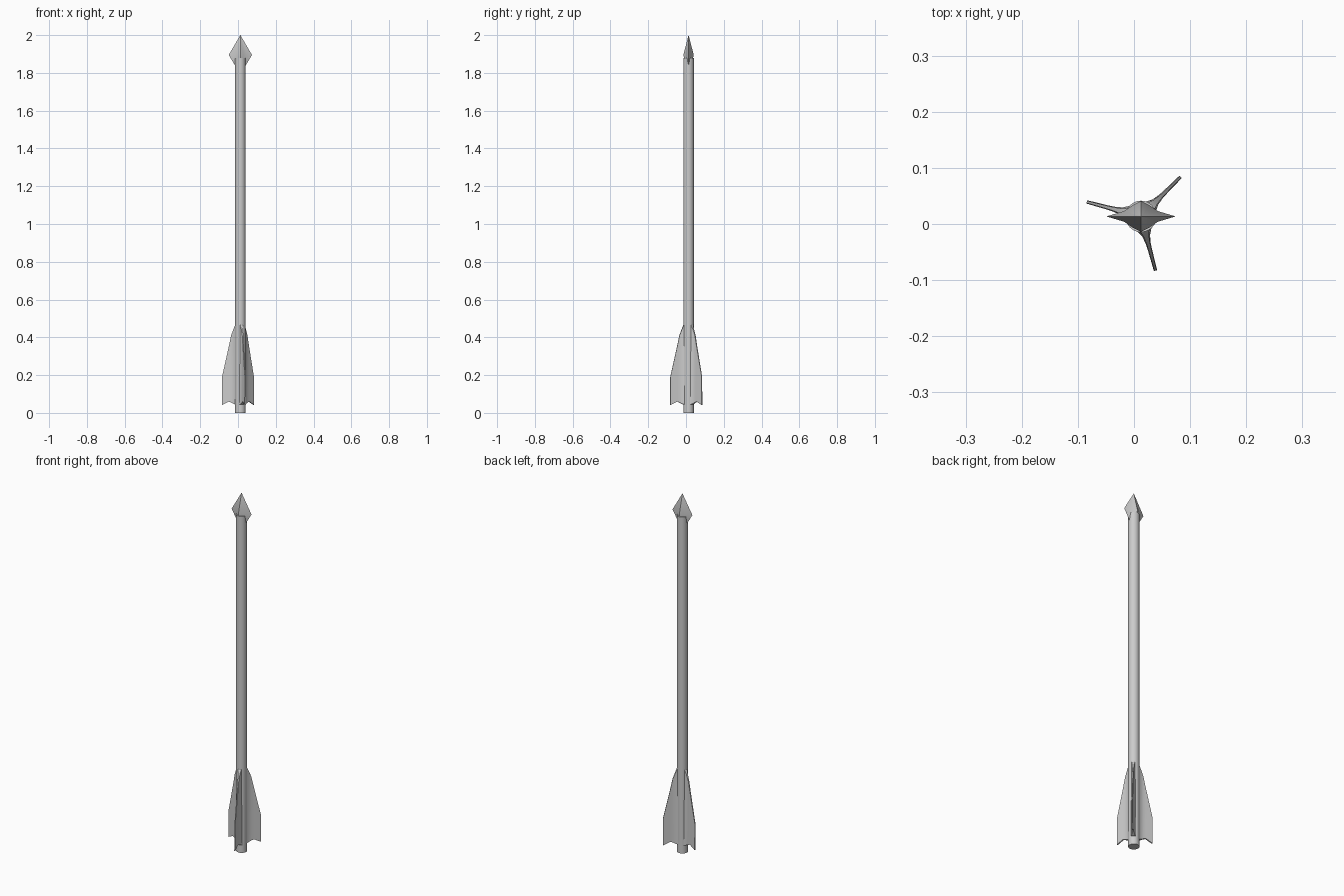
import bpy, bmesh, math
from mathutils import Vector

if "Cube" in bpy.data.objects:
    bpy.data.objects.remove(bpy.data.objects["Cube"])

CX, CY = 0.0125, 0.0135


def finish(name, bm, angle=35):
    bmesh.ops.remove_doubles(bm, verts=bm.verts, dist=1e-5)
    bmesh.ops.recalc_face_normals(bm, faces=bm.faces)
    me = bpy.data.meshes.new(name)
    bm.to_mesh(me)
    bm.free()
    ob = bpy.data.objects.new(name, me)
    bpy.context.collection.objects.link(ob)
    bpy.ops.object.select_all(action='DESELECT')
    ob.select_set(True)
    bpy.context.view_layer.objects.active = ob
    bpy.ops.object.shade_smooth_by_angle(angle=math.radians(angle))
    ob.location = (CX, CY, 0)
    return ob


def loft(bm, rings):
    loops = [[bm.verts.new(p) for p in r] for r in rings]
    for a, b in zip(loops, loops[1:]):
        n = len(a)
        for i in range(n):
            bm.faces.new((a[i], a[(i + 1) % n], b[(i + 1) % n], b[i]))
    bm.faces.new(loops[0])
    bm.faces.new(loops[-1])


# Shaft: plain round rod
bm = bmesh.new()
loft(bm, [[(0.028 * math.cos(math.tau * i / 24), 0.028 * math.sin(math.tau * i / 24), z)
           for i in range(24)] for z in (0, 1.88)])
finish("shaft", bm)

# Arrowhead: sharp-edged concave blade section, scaled along the height
half = [(0.0615, 0), (0.03, 0.0095), (0.015, 0.02), (0, 0.0275),
        (-0.015, 0.02), (-0.03, 0.0095)]
section = half + [(-x, -y) for x, y in half]
bm = bmesh.new()
loft(bm, [[(x * sx, y * sy, z) for x, y in section]
          for z, sx, sy in ((1.835, 0.42, 0.5), (1.895, 1, 1), (2.0, 0.004, 0.004))])
finish("arrowhead", bm)

# Fins: (radius, half thickness, bottom z, top z), flared towards the shaft
stations = [(0.018, 0.017, 0.045, 0.475), (0.027, 0.0115, 0.045, 0.465),
            (0.036, 0.007, 0.048, 0.445), (0.050, 0.0045, 0.055, 0.41),
            (0.063, 0.0038, 0.06, 0.35), (0.100, 0.003, 0.042, 0.19)]
for k, deg in enumerate((45, 165, 285)):
    a = math.radians(deg)
    out = Vector((math.cos(a), math.sin(a), 0))
    side = Vector((-math.sin(a), math.cos(a), 0))
    up = Vector((0, 0, 1))
    bm = bmesh.new()
    # the flare thins out towards the top of each fin
    loft(bm, [[out * r - side * t + up * lo, out * r + side * t + up * lo,
               out * r + side * t * 0.7 + up * hi, out * r - side * t * 0.7 + up * hi]
              for r, t, lo, hi in stations])
    finish(f"fin_{k + 1}", bm, 40)
